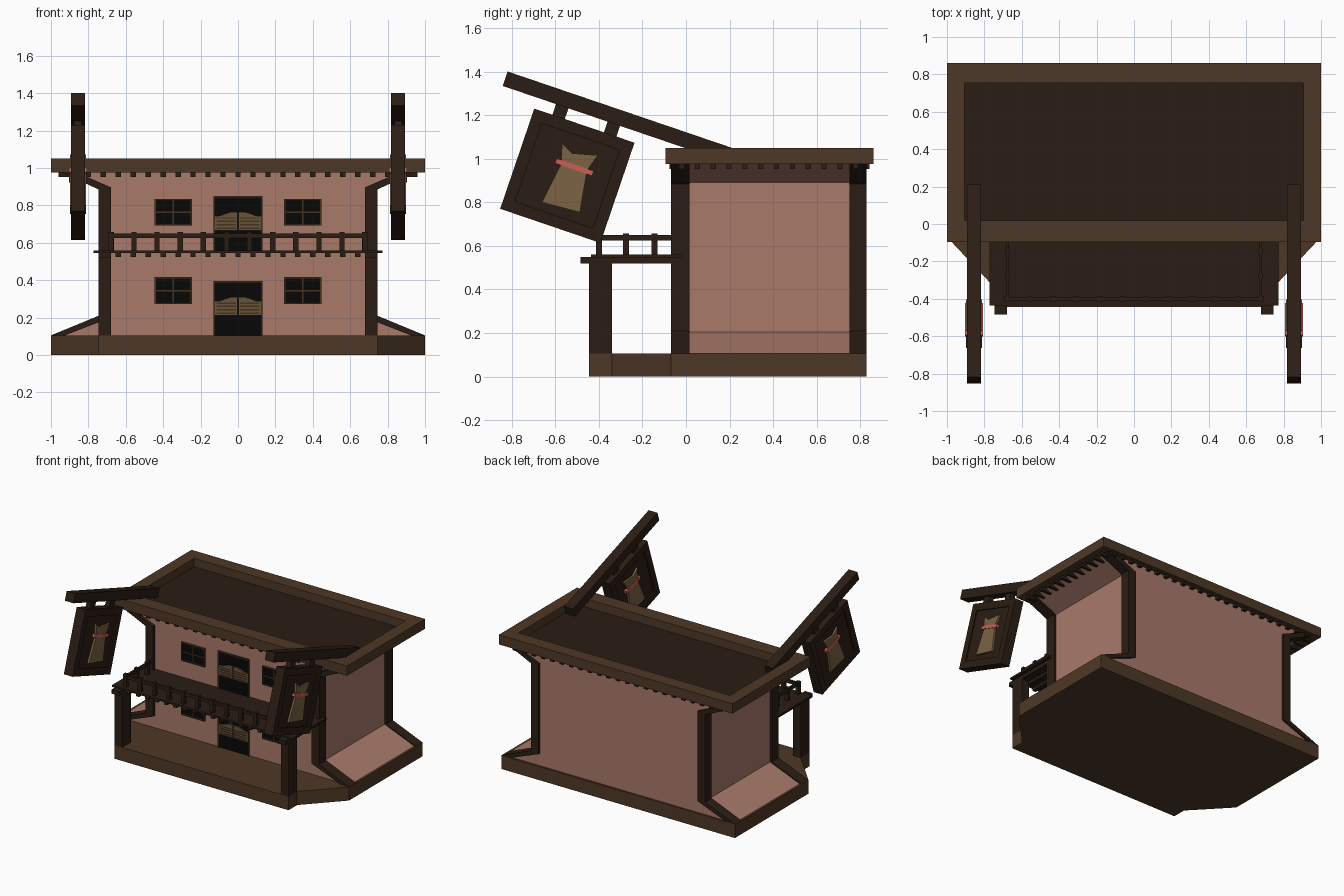
import bpy, bmesh, math

if "Cube" in bpy.data.objects:
    bpy.data.objects.remove(bpy.data.objects["Cube"])


def material(name, r, g, b):
    m = bpy.data.materials.new(name)
    m.diffuse_color = [(c / 255) ** 2.2 for c in (r, g, b)] + [1]
    m.use_nodes = True
    m.node_tree.nodes["Principled BSDF"].inputs["Base Color"].default_value = m.diffuse_color
    return m


PINK = material("pink_plaster", 168, 121, 107)
DARK = material("dark_wood", 47, 35, 27)
BROWN = material("brown_wood", 79, 59, 43)
TAN = material("tan_cloth", 122, 100, 70)
RED = material("red_band", 200, 95, 88)
BLACK = material("dark_opening", 16, 16, 16)
FRAME = material("opening_frame", 70, 54, 38)
DOOR = material("door_wood", 104, 84, 58)


def prism(name, pts, axis, a, b, mat):
    """Extrude a 2D outline along x, y or z from a to b."""
    def place(p, t):
        return {"x": (t, *p), "y": (p[0], t, p[1]), "z": (*p, t)}[axis]
    bm = bmesh.new()
    lo = [bm.verts.new(place(p, a)) for p in pts]
    hi = [bm.verts.new(place(p, b)) for p in pts]
    n = len(pts)
    bm.faces.new(lo)
    bm.faces.new(hi[::-1])
    for i in range(n):
        j = (i + 1) % n
        bm.faces.new((lo[j], lo[i], hi[i], hi[j]))
    bmesh.ops.recalc_face_normals(bm, faces=bm.faces)
    me = bpy.data.meshes.new(name)
    bm.to_mesh(me)
    bm.free()
    me.materials.append(mat)
    ob = bpy.data.objects.new(name, me)
    bpy.context.collection.objects.link(ob)
    return ob


def box(name, x0, x1, y0, y1, z0, z1, mat):
    x0, x1 = sorted((x0, x1))
    return prism(name, [(x0, y0), (x1, y0), (x1, y1), (x0, y1)], "z", z0, z1, mat)


def mirrored(half):
    return half + [(-x, y) for x, y in reversed(half)]


# Base platform with chamfered porch corners
prism("base", mirrored([(0.745, -0.445), (0.745, -0.34), (1, -0.07), (1, 0.83)]),
      "z", 0, 0.105, BROWN)

# Plaster body, flared at foot and eaves
prism("walls", mirrored([(0.98, 0.105), (0.73, 0.205), (0.73, 0.89), (0.92, 0.975)]),
      "y", -0.045, 0.815, PINK)

# Corner frames that follow the flared outline
for s in (-1, 1):
    strip = [(1, 0.105), (0.745, 0.21), (0.745, 0.885), (0.94, 0.975),
             (0.86, 0.975), (0.68, 0.897), (0.68, 0.2), (0.925, 0.105)]
    for y0, y1 in ((-0.07, 0.015), (0.75, 0.83)):
        prism("corner_frame", [(s * x, z) for x, z in strip], "y", y0, y1, DARK)

# Roof rim and sunken roof deck
box("roof_rim_front", -1, 1, -0.095, 0.02, 0.975, 1.05, BROWN)
box("roof_rim_back", -1, 1, 0.755, 0.86, 0.975, 1.05, BROWN)
for s in (-1, 1):
    box("roof_rim_side", s * 0.905, s, 0.02, 0.755, 0.975, 1.05, BROWN)
box("roof_deck", -0.905, 0.905, 0.02, 0.755, 0.976, 0.985, DARK)

# Rafter ends below the roof
for i in range(23):
    x = -0.88 + i * 0.08
    box("front_rafter", x - 0.014, x + 0.014, -0.075, -0.03, 0.952, 0.976, DARK)
    box("back_rafter", x - 0.014, x + 0.014, 0.8, 0.842, 0.952, 0.976, DARK)
for s in (-1, 1):
    for i in range(12):
        y = -0.02 + i * 0.0727
        box("side_rafter", s * 0.85, s * 0.96, y - 0.012, y + 0.012, 0.952, 0.976, DARK)

# Balcony deck, joists, side beams and porch posts
box("balcony_deck", -0.772, 0.772, -0.437, -0.02, 0.546, 0.56, DARK)
for i in range(17):
    x = -0.64 + i * 0.08
    box("balcony_joist", x - 0.014, x + 0.014, -0.43, -0.03, 0.525, 0.547, DARK)
for s in (-1, 1):
    box("balcony_beam", s * 0.68, s * 0.745, -0.485, -0.06, 0.52, 0.55, DARK)
    box("porch_post", s * 0.68, s * 0.745, -0.445, -0.34, 0.105, 0.522, DARK)

# Balcony railing
box("front_rail", -0.69, 0.69, -0.408, -0.392, 0.625, 0.65, DARK)
for i in range(12):
    x = -0.68 + i * 1.36 / 11
    box("front_baluster", x - 0.014, x + 0.014, -0.414, -0.386, 0.555, 0.658, DARK)
for s in (-1, 1):
    box("side_rail", s * 0.668, s * 0.684, -0.4, -0.06, 0.625, 0.65, DARK)
    for y in (-0.275, -0.145):
        box("side_baluster", s * 0.662, s * 0.69, y - 0.014, y + 0.014, 0.555, 0.658, DARK)


def surround(name, x0, x1, z0, z1, t):
    """Dark opening with a raised frame on the front wall."""
    box(name + "_opening", x0, x1, -0.05, -0.03, z0, z1, BLACK)
    for a, b in ((x0, x0 + t), (x1 - t, x1)):
        box(name + "_jamb", a, b, -0.06, -0.04, z0, z1, FRAME)
    box(name + "_head", x0 + t, x1 - t, -0.06, -0.04, z1 - t, z1, FRAME)


# Windows and swing doors on both floors
for win_z, floor in ((0.273, 0.105), (0.692, 0.56)):
    for s in (-1, 1):
        xa, xb = sorted((s * 0.247, s * 0.446))
        surround("window", xa, xb, win_z, win_z + 0.143, 0.009)
        box("window_sill", xa, xb, -0.06, -0.04, win_z, win_z + 0.009, FRAME)
        xm, zm = (xa + xb) / 2, win_z + 0.071
        box("window_bar", xm - 0.004, xm + 0.004, -0.056, -0.04, win_z, win_z + 0.14, FRAME)
        box("window_bar", xa, xb, -0.055, -0.04, zm - 0.004, zm + 0.004, FRAME)
    surround("door", -0.132, 0.132, floor, floor + 0.29, 0.01)
    for s in (-1, 1):
        z = floor + 0.105
        top = [(0.122, 0.07), (0.122, 0.078), (0.095, 0.08), (0.07, 0.09),
               (0.04, 0.099), (0.004, 0.099), (0.004, 0.07)]
        prism("door_top", [(s * x, z + h) for x, h in top], "y", -0.06, -0.045, DOOR)
        box("door_panel", s * 0.004, s * 0.122, -0.054, -0.045, z, z + 0.07, FRAME)
        for x in (0.004, 0.114):
            box("door_stile", s * x, s * (x + 0.008), -0.06, -0.045, z, z + 0.07, DOOR)
        for k in range(4):
            box("door_slat", s * 0.012, s * 0.114, -0.059, -0.05,
                z + k * 0.018, z + k * 0.018 + 0.01, DOOR)

# Tilted hanging signs; u runs along the beam, v across it
ANG = math.radians(18.8)
CY, CZ = -0.545, 0.922


def tilted(name, u0, u1, v0, v1, xc, half, mat):
    c, s = math.cos(ANG), math.sin(ANG)
    pts = [(CY + u * c + v * s, CZ - u * s + v * c)
           for u, v in ((u0, v0), (u1, v0), (u1, v1), (u0, v1))]
    prism(name, pts, "x", xc - half, xc + half, mat)


bag = [(-0.57, 1.071), (-0.522, 1.025), (-0.405, 1.016), (-0.455, 0.945),
       (-0.487, 0.754), (-0.662, 0.8), (-0.572, 0.979)]
for xc in (-0.856, 0.856):
    tilted("sign_beam", -0.414, 0.675, 0.295, 0.365, xc, 0.0375, DARK)
    for u in (-0.125, 0.125):
        tilted("sign_hanger", u - 0.03, u + 0.03, 0.24, 0.3, xc, 0.02, DARK)
    tilted("sign_panel", -0.19, 0.19, -0.19, 0.19, xc, 0.028, DARK)
    for a in (-0.243, 0.189):
        tilted("sign_frame_side", a, a + 0.054, -0.243, 0.243, xc, 0.0375, DARK)
        tilted("sign_frame_end", -0.189, 0.189, a, a + 0.054, xc, 0.0375, DARK)
    prism("sign_sack", bag, "x", xc - 0.043, xc + 0.043, TAN)
    tilted("sack_band", -0.072, 0.108, 0.036, 0.06, xc, 0.048, RED)
